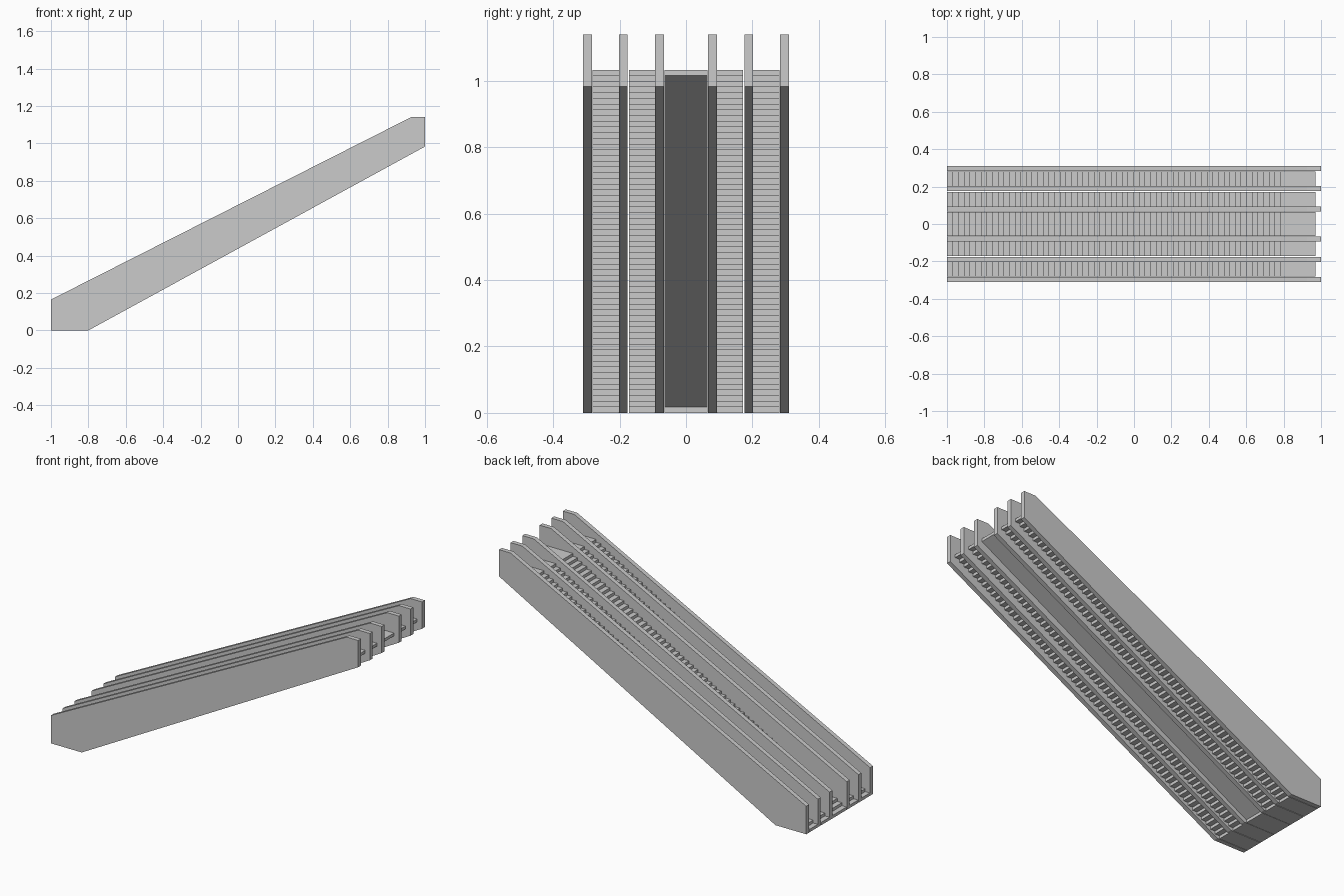
import bpy, bmesh

if "Cube" in bpy.data.objects:
    bpy.data.objects.remove(bpy.data.objects["Cube"])

STEPS = 60
X0, X1, TOP = -1.0, 0.782, 1.033      # first riser, last riser, head height
DEPTH = 0.188                         # every step is a deep overlapping slab
RUN, RISE = (X1 - X0) / (STEPS - 1), TOP / STEPS


def extrude_profile(bm, pts, y0, y1):
    """Add a prism: an x/z outline extruded from y0 to y1."""
    a = [bm.verts.new((x, y0, z)) for x, z in pts]
    b = [bm.verts.new((x, y1, z)) for x, z in pts]
    bm.faces.new(a)
    bm.faces.new(b[::-1])
    for i in range(len(pts)):
        j = (i + 1) % len(pts)
        bm.faces.new((a[j], a[i], b[i], b[j]))


def box(x0, x1, z0, z1):
    return [(x0, z0), (x1, z0), (x1, z1), (x0, z1)]


def make(name, profiles, y0, y1):
    bm = bmesh.new()
    for p in profiles:
        extrude_profile(bm, p, y0, y1)
    bmesh.ops.recalc_face_normals(bm, faces=bm.faces)
    me = bpy.data.meshes.new(name)
    bm.to_mesh(me)
    bm.free()
    ob = bpy.data.objects.new(name, me)
    bpy.context.collection.objects.link(ob)
    return ob


# Balustrade panels, three on each side
panel = [(-1, 0), (-0.8, 0), (1, 0.983), (1, 1.14), (0.925, 1.14), (-1, 0.165)]
for side, s in (("left", 1), ("right", -1)):
    for label, y in (("outer", 0.297), ("middle", 0.189), ("inner", 0.08)):
        make(f"balustrade_{label}_{side}", [panel], s * y - 0.0132, s * y + 0.0132)

# Escalator flights: stacked step slabs, each set back from the one below
slabs = [box(X0 + i * RUN, X0 + i * RUN + DEPTH, i * RISE, (i + 1) * RISE)
         for i in range(STEPS)]
for side, s in (("left", 1), ("right", -1)):
    for label, a, b in (("outer", 0.202, 0.281), ("inner", 0.093, 0.172)):
        lo, hi = sorted((s * a, s * b))
        make(f"escalator_steps_{label}_{side}", slabs, lo, hi)

# Central fixed stair: stepped top with a flat sloping underside
stair = [(X0, 0)]
for i in range(STEPS):
    x = X0 + i * RUN
    stair += [(x, (i + 1) * RISE), (x + RUN, (i + 1) * RISE)]
stair[-1] = (X1 + DEPTH, TOP)
stair += [(X1 + DEPTH, TOP - RISE), (X0 + DEPTH, RISE), (X0 + DEPTH, 0)]
make("central_stair", [stair], -0.065, 0.065)
